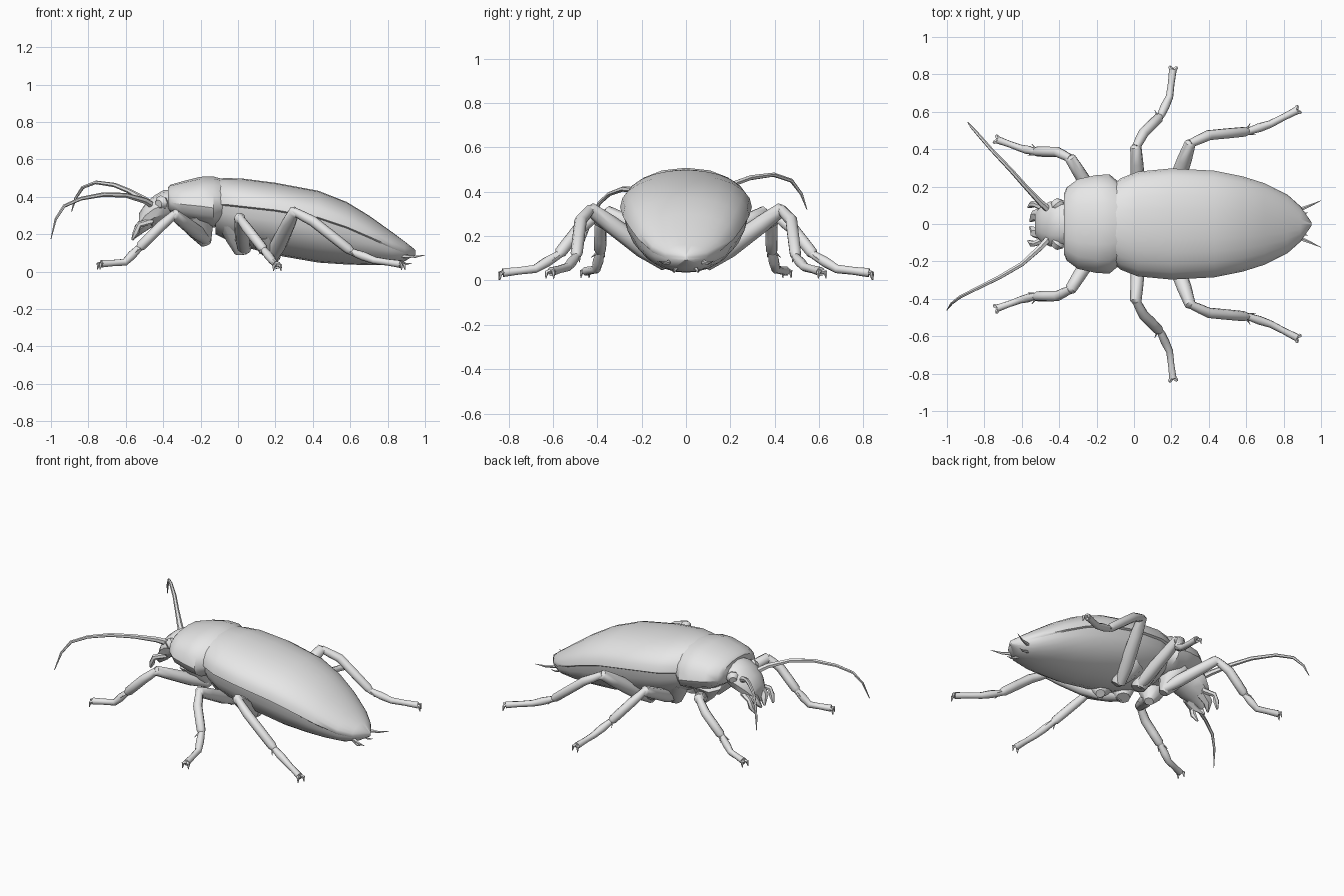
import bpy, bmesh, math
from mathutils import Vector

grey = bpy.data.materials.new("shell_grey")
grey.diffuse_color = (0.8, 0.8, 0.8, 1)


def skin(name, rings, angle=50, closed=True):
    """Join rings of points into a capped surface, or an open shell."""
    bm = bmesh.new()
    loops = [[bm.verts.new(p) for p in ring] for ring in rings]
    n = len(loops[0])
    for a, b in zip(loops, loops[1:]):
        for i in range(n if closed else n - 1):
            j = (i + 1) % n
            bm.faces.new((a[i], a[j], b[j], b[i]))
    bm.faces.new(loops[0])
    bm.faces.new(loops[-1][::-1])
    bmesh.ops.recalc_face_normals(bm, faces=bm.faces)
    mesh = bpy.data.meshes.new(name)
    bm.to_mesh(mesh)
    bm.free()
    mesh.materials.append(grey)
    obj = bpy.data.objects.new(name, mesh)
    bpy.context.collection.objects.link(obj)
    bpy.ops.object.select_all(action='DESELECT')
    bpy.context.view_layer.objects.active = obj
    obj.select_set(True)
    bpy.ops.object.shade_smooth_by_angle(angle=math.radians(angle))
    return obj


def hull(name, sections, power=1.0, n=24, angle=50, half=0):
    """Loft along x; each section is x, half width, top, widest and bottom z.
    half = 1 makes only the upper shell with a thin rim, -1 only the lower."""
    rings = []
    for x, w, top, mid, bot in sections:
        ring = []
        for i in range(n // 2 + 1 if half else n):
            t = 2 * math.pi * i / n * (half or 1)
            s, c = math.sin(t), math.cos(t)
            h = top - mid if s >= 0 else mid - bot
            width = w * 0.96 if half < 0 else w
            ring.append((x, width * math.copysign(abs(c) ** power, c),
                         mid + h * math.copysign(abs(s) ** power, s)))
        if half > 0:
            ring = [(x, w * 0.93, mid - 0.012)] + ring + [(x, -w * 0.93, mid - 0.012)]
        rings.append(ring)
    return skin(name, rings, angle, not half)


def tube(name, path, n=8):
    """Round limb through points given as x, y, z, radius."""
    pts = [Vector(p[:3]) for p in path]
    rings = []
    normal = Vector((0.13, 0.2, 1))
    for i, p in enumerate(pts):
        d = (pts[min(i + 1, len(pts) - 1)] - pts[max(i - 1, 0)]).normalized()
        normal = (normal - d * normal.dot(d)).normalized()
        side = d.cross(normal)
        r = path[i][3]
        rings.append([p + r * (math.cos(2 * math.pi * k / n) * normal
                               + math.sin(2 * math.pi * k / n) * side)
                      for k in range(n)])
    return skin(name, rings)


def pair(name, path, n=8):
    """Limb on both sides of the body."""
    for side, tag in ((1, "left"), (-1, "right")):
        tube(f"{tag}_{name}", [(x, y * side, z, r) for x, y, z, r in path], n)


# Wing cases above, abdomen below, sharing one outline that ends in a point
body = [
    (-0.12, 0.205, 0.495, 0.36, 0.20), (-0.07, 0.245, 0.50, 0.36, 0.175),
    (0.02, 0.28, 0.498, 0.35, 0.135), (0.20, 0.297, 0.475, 0.33, 0.088),
    (0.43, 0.285, 0.432, 0.29, 0.048), (0.58, 0.255, 0.373, 0.24, 0.038),
    (0.70, 0.217, 0.30, 0.188, 0.035), (0.82, 0.157, 0.214, 0.135, 0.038),
    (0.89, 0.095, 0.162, 0.112, 0.055), (0.95, 0.008, 0.115, 0.105, 0.09)]
hull("wing_cases", body, 0.95, half=1)
hull("abdomen", body, 1.0, half=-1)

# Front thorax shield
hull("thorax_shield", [
    (-0.375, 0.16, 0.45, 0.38, 0.33), (-0.36, 0.195, 0.465, 0.37, 0.31),
    (-0.30, 0.24, 0.482, 0.36, 0.27), (-0.20, 0.262, 0.507, 0.35, 0.245),
    (-0.13, 0.265, 0.508, 0.34, 0.235), (-0.08, 0.222, 0.495, 0.35, 0.25)],
    0.93, n=16, angle=35)

# Head tilted down towards the mouth
hull("head", [
    (-0.34, 0.10, 0.44, 0.37, 0.29), (-0.40, 0.125, 0.435, 0.355, 0.26),
    (-0.45, 0.12, 0.405, 0.335, 0.24), (-0.495, 0.095, 0.365, 0.30, 0.22),
    (-0.53, 0.06, 0.31, 0.255, 0.20)], n=12, angle=35)
pair("eye", [(-0.395, 0.085, 0.37, 0.03), (-0.41, 0.105, 0.368, 0.04),
             (-0.425, 0.125, 0.362, 0.022)])

# Mouth parts
pair("jaw", [(-0.48, 0.05, 0.27, 0.04), (-0.53, 0.045, 0.225, 0.03),
             (-0.555, 0.015, 0.18, 0.006)], 6)
pair("outer_feeler", [(-0.46, 0.075, 0.27, 0.018), (-0.53, 0.105, 0.25, 0.016),
                      (-0.545, 0.105, 0.21, 0.018), (-0.565, 0.09, 0.17, 0.006)], 6)

# Antennae in two different poses
tube("left_antenna", [
    (-0.45, 0.07, 0.35, 0.02), (-0.50, 0.115, 0.385, 0.017),
    (-0.58, 0.20, 0.43, 0.013), (-0.66, 0.29, 0.463, 0.012),
    (-0.76, 0.395, 0.477, 0.010), (-0.83, 0.475, 0.45, 0.009),
    (-0.87, 0.52, 0.39, 0.007), (-0.89, 0.545, 0.32, 0.002)], 6)
tube("right_antenna", [
    (-0.45, -0.07, 0.35, 0.02), (-0.50, -0.125, 0.38, 0.017),
    (-0.60, -0.215, 0.408, 0.013), (-0.72, -0.285, 0.412, 0.012),
    (-0.84, -0.345, 0.39, 0.010), (-0.93, -0.39, 0.35, 0.009),
    (-0.975, -0.425, 0.28, 0.007), (-1.0, -0.46, 0.175, 0.002)], 6)

# Hip joints under the thorax
pair("front_hip", [(-0.235, 0.11, 0.31, 0.10), (-0.20, 0.085, 0.22, 0.07),
                   (-0.17, 0.065, 0.145, 0.028)])
pair("middle_hip", [(-0.01, 0.11, 0.27, 0.10), (0.01, 0.09, 0.18, 0.075),
                    (0.025, 0.07, 0.10, 0.042)])
pair("hind_hip", [(0.15, 0.12, 0.20, 0.10), (0.18, 0.10, 0.12, 0.065),
                  (0.20, 0.07, 0.065, 0.028)])

# Legs: hip, knee, shin bend, ankle, middle of foot, toe, and thigh radius
legs = {
    "front": ((-0.17, 0.08, 0.17), (-0.34, 0.35, 0.305), (-0.41, 0.385, 0.245),
              (-0.53, 0.387, 0.125), (-0.605, 0.405, 0.05), (-0.73, 0.45, 0.042), 0.04),
    "middle": ((0.03, 0.08, 0.115), (0.01, 0.41, 0.285), (0.05, 0.485, 0.23),
               (0.14, 0.575, 0.115), (0.19, 0.68, 0.052), (0.208, 0.825, 0.035), 0.04),
    "hind": ((0.18, 0.09, 0.07), (0.30, 0.43, 0.32), (0.40, 0.475, 0.27),
             (0.61, 0.495, 0.105), (0.73, 0.535, 0.06), (0.87, 0.607, 0.04), 0.045),
}
for leg, (*joints, fat) in legs.items():
    hip, knee, bend, ankle, foot, toe = map(Vector, joints)

    def at(p, r):
        return (*p, r)

    pair(leg + "_thigh", [at(hip, 0.03), at(hip.lerp(knee, 0.3), fat),
                          at(hip.lerp(knee, 0.75), fat * 0.88), at(knee, 0.031),
                          at(knee.lerp(bend, 0.25), 0.02)])
    pair(leg + "_shin", [at(knee + Vector((0, 0, 0.002)), 0.022),
                         at(knee.lerp(bend, 0.5), 0.026), at(bend, 0.028),
                         at(bend.lerp(ankle, 0.5), 0.028),
                         at(bend.lerp(ankle, 0.9), 0.027), at(ankle, 0.018)])
    pair(leg + "_foot", [at(ankle.lerp(foot, -0.1), 0.018),
                         at(ankle.lerp(foot, 0.5), 0.024), at(foot, 0.02),
                         at(foot.lerp(toe, 0.5), 0.018), at(toe, 0.021)])
    # Spurs at the ankle and hooked claws at the toe
    along = (toe - foot).normalized()
    across = along.cross(Vector((0, 0, 1))).normalized()
    for s, tag in ((1, "inner"), (-1, "outer")):
        pair(f"{leg}_{tag}_spur", [
            at(ankle + across * s * 0.015, 0.007),
            at(ankle + across * s * 0.033 + along * 0.03 - Vector((0, 0, 0.02)), 0.001)], 5)
        pair(f"{leg}_{tag}_claw", [
            at(toe + across * s * 0.008, 0.012),
            at(toe + across * s * 0.018 + along * 0.012, 0.010),
            at(toe + across * s * 0.02 + along * 0.016 - Vector((0, 0, 0.03)), 0.002)], 5)

# Tail bristles
pair("tail_bristle", [(0.87, 0.07, 0.085, 0.012), (0.94, 0.098, 0.078, 0.007),
                      (1.0, 0.125, 0.088, 0.001)], 5)
pair("lower_tail_bristle", [(0.85, 0.04, 0.06, 0.010), (0.90, 0.055, 0.04, 0.006),
                            (0.93, 0.06, 0.045, 0.001)], 5)
